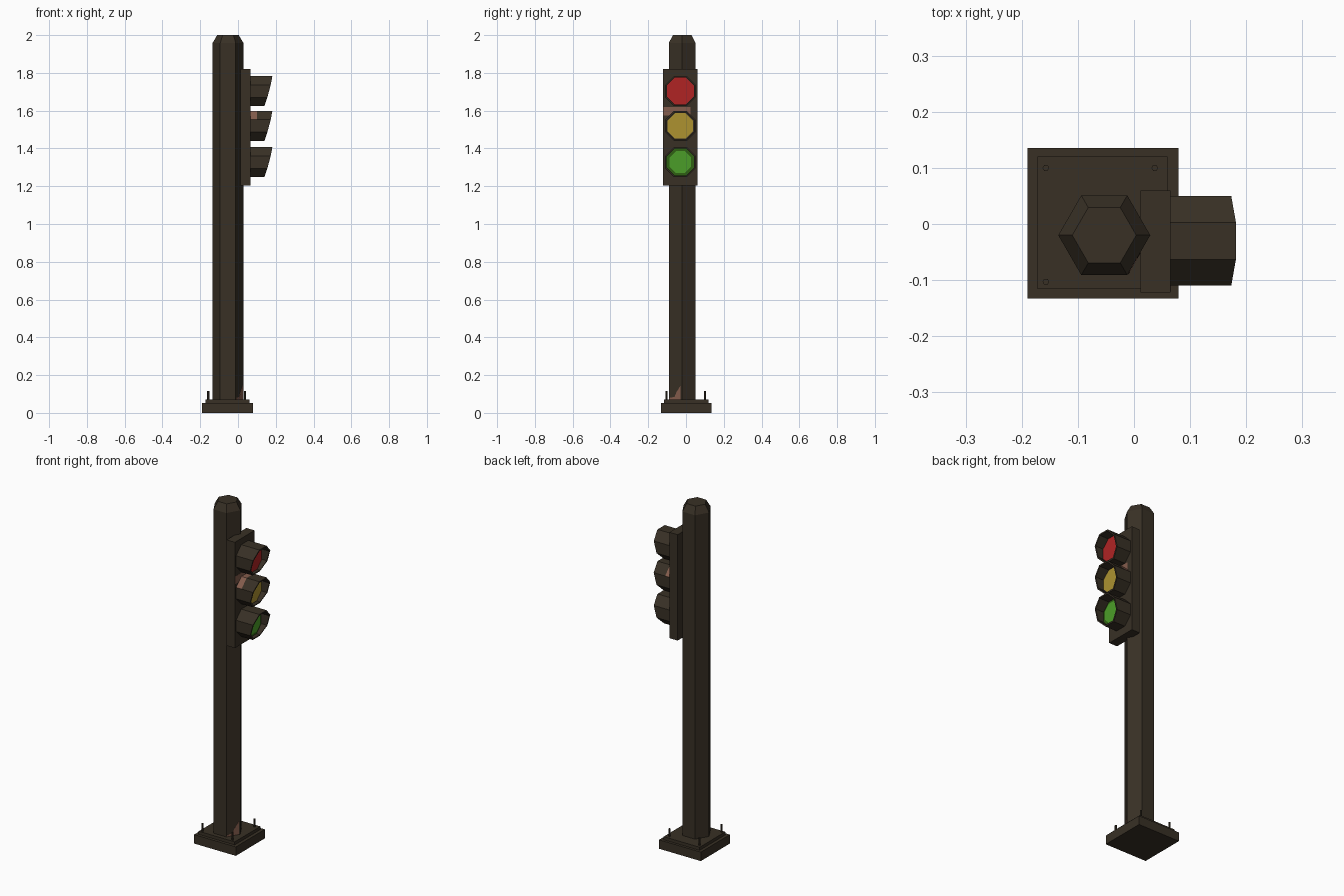
import bpy, bmesh, math

if "Cube" in bpy.data.objects:
    bpy.data.objects.remove(bpy.data.objects["Cube"])


def mat(name, r, g, b):
    lin = [((c / 255 + 0.055) / 1.055) ** 2.4 for c in (r, g, b)]
    m = bpy.data.materials.new(name)
    m.diffuse_color = (*lin, 1)
    m.use_nodes = True
    m.node_tree.nodes["Principled BSDF"].inputs["Base Color"].default_value = m.diffuse_color
    return m


DARK = mat("dark_bronze", 56, 48, 37)
RUST = mat("worn_rust", 132, 92, 76)
RED = mat("red_lens", 176, 36, 36)
YELLOW = mat("yellow_lens", 173, 146, 48)
GREEN = mat("green_lens", 75, 158, 40)
DEEP = mat("deep_green_rim", 46, 96, 18)


def build(name, verts, faces, *mats):
    me = bpy.data.meshes.new(name)
    me.from_pydata(verts, [], faces)
    bm = bmesh.new()
    bm.from_mesh(me)
    bmesh.ops.recalc_face_normals(bm, faces=bm.faces)
    bm.to_mesh(me)
    bm.free()
    for m in mats:
        me.materials.append(m)
    ob = bpy.data.objects.new(name, me)
    bpy.context.collection.objects.link(ob)
    return ob


def loft(name, rings, *mats, closed=False):
    """Skin rings of equal length; cap the ends, or join last to first."""
    n = len(rings[0])
    verts = [v for r in rings for v in r]
    count = len(rings)
    faces = []
    for i in range(count if closed else count - 1):
        a, b = i * n, (i + 1) % count * n
        faces += [(a + j, a + (j + 1) % n, b + (j + 1) % n, b + j) for j in range(n)]
    if not closed:
        faces += [tuple(range(n)), tuple(range((count - 1) * n, count * n))]
    return build(name, verts, faces, *mats)


def box(name, x0, x1, y0, y1, z0, z1, m):
    ring = [(x0, y0), (x1, y0), (x1, y1), (x0, y1)]
    return loft(name, [[(x, y, z) for x, y in ring] for z in (z0, z1)], m)


def flat_ring(cx, cy, r, z, n):
    return [(cx + r * math.cos(math.tau * i / n), cy + r * math.sin(math.tau * i / n), z)
            for i in range(n)]


# Stepped base with four anchor bolts
box("base_slab", -0.19, 0.079, -0.133, 0.135, 0, 0.052, DARK)
box("base_plate", -0.172, 0.06, -0.116, 0.12, 0.052, 0.07, DARK)
for bx in (-0.157, 0.037):
    for by in (-0.103, 0.1):
        loft("anchor_bolt", [flat_ring(bx, by, 0.006, z, 6) for z in (0.065, 0.115)], DARK)

# Hexagonal pole with a bevelled cap
PX, PY, PR = -0.053, -0.02, 0.082
loft("pole", [flat_ring(PX, PY, r, z, 6)
              for r, z in ((PR, 0.06), (PR, 1.958), (0.057, 2.0))], DARK)

# Rust patch at the foot of the pole, on the front right face
nx, ny = math.cos(math.radians(-30)), math.sin(math.radians(-30))
patch = [(-0.089, 0.07), (-0.028, 0.07), (-0.028, 0.145), (-0.05, 0.11), (-0.06, 0.085), (-0.085, 0.08)]
slope = math.tan(math.radians(30))
pts = [(PX + PR + (y - PY) * slope, y, z) for y, z in patch]
loft("pole_rust_patch", [[(x + nx * d, y + ny * d, z) for x, y, z in pts]
                         for d in (-0.001, 0.001)], RUST)

# Lamp housing with a rust band above the middle lamp
box("lamp_housing", 0.012, 0.065, -0.122, 0.06, 1.203, 1.82, DARK)
box("housing_rust_band", 0.064, 0.066, -0.12, 0.025, 1.575, 1.62, RUST)

LY = -0.03


def octagon(x, r, cz):
    """Flat-topped octagon facing +x; x may depend on height."""
    out = []
    for i in range(8):
        a = math.radians(22.5 + 45 * i)
        dz = r * math.sin(a)
        out.append((x(dz) if callable(x) else x, LY + r * math.cos(a), cz + dz))
    return out


def lip(dz):
    # swept-back curve of the visor opening
    return 0.165 + 0.28 * dz - 0.9 * max(0, dz) ** 2 - 0.5 * min(0, dz) ** 2


# Visors and lenses
for label, cz, m, lens_r in (("red", 1.704, RED, 0.077), ("yellow", 1.519, YELLOW, 0.073),
                             ("green", 1.328, GREEN, 0.062)):
    ro, ri = 0.0865, 0.078
    visor = loft(label + "_visor", [octagon(0.06, ro, cz), octagon(0.1, ro, cz), octagon(lip, ro, cz),
                                    octagon(lip, ri, cz), octagon(0.06, ri, cz)],
                 DARK, RUST, closed=True)
    if label == "yellow":  # worn root of the middle visor, upper outside faces
        for p in visor.data.polygons:
            if p.center.x < 0.09 and p.normal.z > 0.5 and p.center.z > cz:
                p.material_index = 1
    rim = DEEP if label == "green" else DARK
    loft(label + "_lens_rim", [octagon(x, 0.0785, cz) for x in (0.065, 0.12)], rim)
    loft(label + "_lens", [octagon(x, lens_r, cz) for x in (0.119, 0.124)], m)
